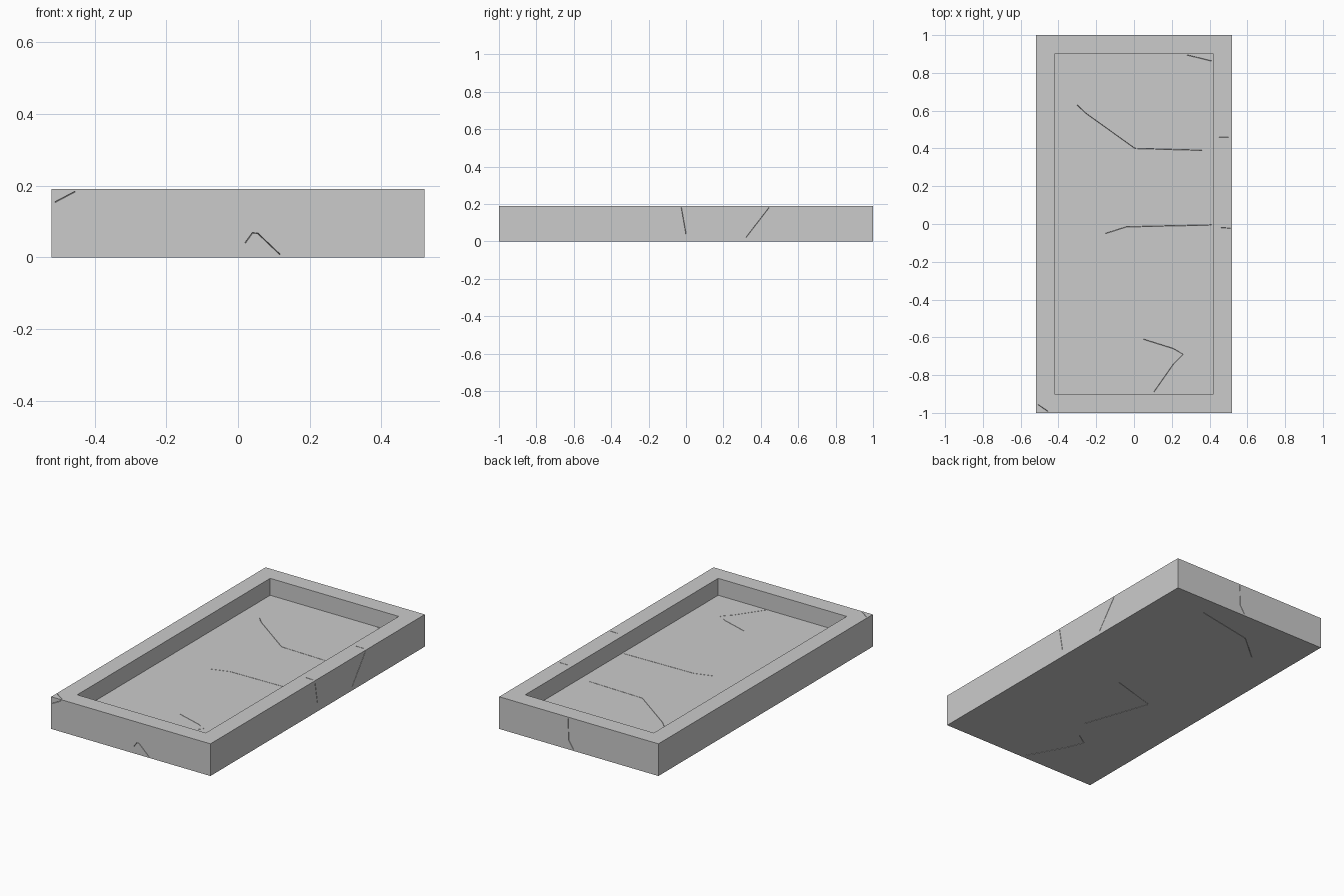
import bpy, bmesh
from mathutils import Vector

if "Cube" in bpy.data.objects:
    bpy.data.objects.remove(bpy.data.objects["Cube"])

W, L, H = 0.52, 1.0, 0.19      # half width, half length, height
WALL, FLOOR = 0.10, 0.09       # rim thickness, inner floor height

# Shallow stone tray: box with an inset, sunken top
bm = bmesh.new()
bmesh.ops.create_cube(bm, size=1)
for v in bm.verts:
    v.co = Vector((v.co.x * 2 * W, v.co.y * 2 * L, (v.co.z + 0.5) * H))
top = max(bm.faces, key=lambda f: f.calc_center_median().z)
bmesh.ops.inset_region(bm, faces=[top], thickness=WALL, use_even_offset=True)
res = bmesh.ops.extrude_face_region(bm, geom=[top])
for v in [g for g in res["geom"] if isinstance(g, bmesh.types.BMVert)]:
    v.co.z = FLOOR
if top.is_valid:
    bmesh.ops.delete(bm, geom=[top], context='FACES_ONLY')
bmesh.ops.recalc_face_normals(bm, faces=bm.faces)
me = bpy.data.meshes.new("stone_tray")
bm.to_mesh(me)
bm.free()
tray = bpy.data.objects.new("stone_tray", me)
bpy.context.collection.objects.link(tray)

# Surfaces the cracks lie on: 2D point -> 3D point, and outward normal
surfaces = {
    "floor": (lambda a, b: (a, b, FLOOR), (0, 0, 1)),
    "rim": (lambda a, b: (a, b, H), (0, 0, 1)),
    "base": (lambda a, b: (a, b, 0), (0, 0, -1)),
    "right": (lambda a, b: (W, a, b), (1, 0, 0)),
    "front": (lambda a, b: (a, -L, b), (0, -1, 0)),
    "back": (lambda a, b: (a, L, b), (0, 1, 0)),
}
cracks = [
    ("floor", [(-0.30, 0.63), (-0.26, 0.59), (0.005, 0.40), (0.36, 0.39)]),
    ("floor", [(-0.15, -0.05), (-0.04, -0.015), (0.41, -0.005)]),
    ("floor", [(0.105, -0.89), (0.21, -0.74), (0.26, -0.69), (0.21, -0.66), (0.05, -0.61)]),
    ("floor", [(0.28, 0.895), (0.41, 0.863)]),
    ("rim", [(0.45, 0.46), (0.50, 0.46)]),
    ("rim", [(0.46, -0.02), (0.51, -0.022)]),
    ("rim", [(-0.51, -0.955), (-0.455, -0.992)]),
    ("right", [(-0.025, 0.182), (0.0, 0.04)]),
    ("right", [(0.445, 0.182), (0.32, 0.02)]),
    ("front", [(-0.51, 0.154), (-0.455, 0.183)]),
    ("front", [(0.02, 0.04), (0.04, 0.068), (0.055, 0.067), (0.117, 0.008)]),
    ("back", [(0.07, 0.182), (0.065, 0.055), (0.035, 0.008)]),
    ("base", [(0.09, -0.02), (-0.19, -0.10), (-0.054, -0.495)]),
    ("base", [(-0.12, -0.615), (-0.19, -0.66), (-0.15, -0.76), (-0.03, -0.98)]),
    ("base", [(0.235, 0.88), (-0.13, 0.81), (-0.295, 0.67)]),
]


def add_crack(bm, pts, n, width=0.002, depth=0.005):
    """V-shaped wedge following a polyline on a face."""
    rings = []
    for i, p in enumerate(pts):
        t = (pts[min(i + 1, len(pts) - 1)] - pts[max(i - 1, 0)]).normalized()
        side = n.cross(t) * width
        rings.append([bm.verts.new(q) for q in
                      (p + side + n * 0.003, p - side + n * 0.003, p - n * depth)])
    for r, s in zip(rings, rings[1:]):
        for k in range(3):
            m = (k + 1) % 3
            bm.faces.new((r[k], r[m], s[m]))
            bm.faces.new((r[k], s[m], s[k]))
    bm.faces.new(rings[0])
    bm.faces.new(rings[-1][::-1])


# Hairline crack cutter
bm = bmesh.new()
for name, line in cracks:
    place, n = surfaces[name]
    add_crack(bm, [Vector(place(*p)) for p in line], Vector(n))
bmesh.ops.recalc_face_normals(bm, faces=bm.faces)
me = bpy.data.meshes.new("crack_cutter")
bm.to_mesh(me)
bm.free()
cutter = bpy.data.objects.new("crack_cutter", me)
bpy.context.collection.objects.link(cutter)
cutter.hide_render = True
cutter.hide_set(True)

mod = tray.modifiers.new("cracks", 'BOOLEAN')
mod.operation = 'DIFFERENCE'
mod.solver = 'EXACT'
mod.object = cutter
